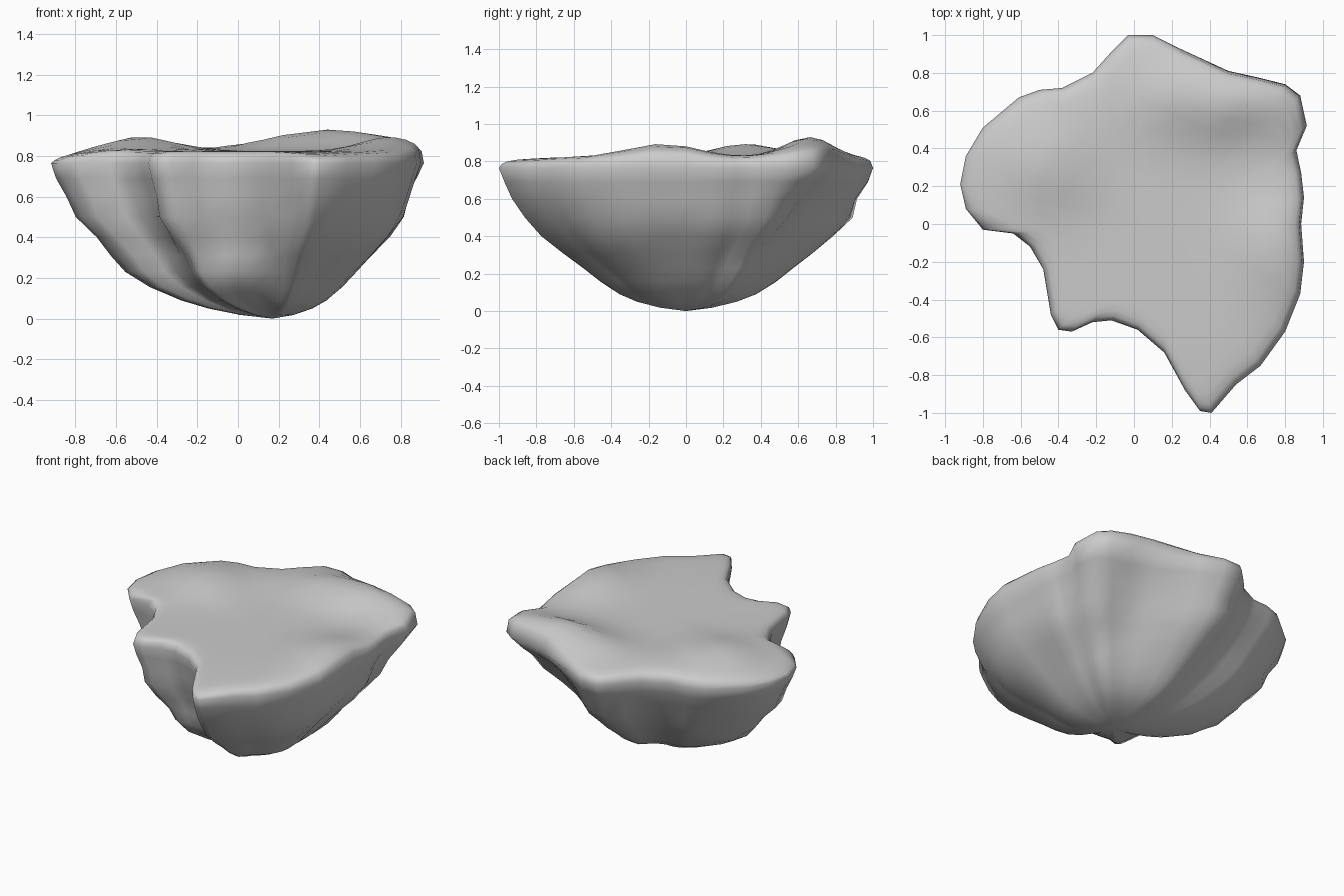
import bpy, bmesh, math
from math import exp, atan2, sin, cos
from mathutils import noise, Vector

if "Cube" in bpy.data.objects:
    bpy.data.objects.remove(bpy.data.objects["Cube"])

# Rim outline seen from above
RIM = [(-.03, 1), (.1, 1), (.24, .93), (.5, .81), (.66, .775), (.8, .74), (.88, .68),
       (.915, .52), (.86, .39), (.885, .27), (.9, .14), (.885, 0), (.9, -.2), (.88, -.37),
       (.8, -.57), (.67, -.75), (.54, -.85), (.41, -1), (.35, -.99), (.27, -.88),
       (.16, -.68), (.02, -.56), (-.12, -.51), (-.22, -.52), (-.33, -.57), (-.4, -.56),
       (-.44, -.48), (-.48, -.24), (-.55, -.12), (-.64, -.05), (-.8, -.03), (-.89, .08),
       (-.92, .21), (-.89, .36), (-.8, .51), (-.61, .67), (-.5, .71), (-.38, .72),
       (-.22, .8), (-.13, .9)]
CX, CY = .17, 0.0

def hill(x, y, cx, cy, sx, sy, h):
    return h * exp(-((x - cx) / sx) ** 2 - ((y - cy) / sy) ** 2)

def top_z(x, y):
    return (.825 + hill(x, y, .45, .66, .42, .19, .105) + hill(x, y, .75, -.12, .2, .25, .07)
            + hill(x, y, -.48, .33, .25, .25, .07) + hill(x, y, .82, .6, .15, .2, .01)
            - hill(x, y, -.9, .2, .2, .5, .025) - hill(x, y, .4, -1, .3, .3, .015))

bm = bmesh.new()

def ring(fn):
    return [bm.verts.new(fn(x, y)) for x, y in RIM]

# Gently rolling top
def top_ring(s, drop):
    def fn(x, y):
        px, py = CX + (x - CX) * s, CY + (y - CY) * s
        return px, py, top_z(px, py) - drop
    return ring(fn)

# Tapered underside: bulging low on the left and front, hollowed at the back right
def under_ring(s, z):
    def fn(x, y):
        a = atan2(y - CY, x - CX)
        w = sin(math.pi * min(1, z / .75))
        low = exp(-((z - .17) / .14) ** 2)
        left = max(0, -cos(a)) ** 2
        k = s * (1 - .22 * w * exp(-((a - .95) / .36) ** 2) + .16 * low * left)
        k *= 1 + .36 * low * exp(-((a + 2.0) / .36) ** 2)
        k *= 1 - .1 * low * exp(-((a + 1.1) / .35) ** 2)
        k *= 1 + .06 * w * noise.noise(Vector((x * 3.5 * k, y * 3.5 * k, z * 5)))
        return CX + (x - CX) * k, CY + (y - CY) * k, z
    return ring(fn)

rings = [top_ring(s, d) for s, d in
         [(.12, 0), (.25, 0), (.38, 0), (.5, 0), (.62, 0), (.72, 0), (.82, 0),
          (.9, .002), (.955, .01), (.985, .024)]]
rings += [under_ring(s, z) for s, z in
          [(1, .765), (.975, .69), (.925, .6), (.87, .5), (.785, .4), (.68, .31), (.575, .23),
           (.475, .155), (.37, .09), (.27, .05), (.14, .018)]]
n = len(RIM)
for a, b in zip(rings, rings[1:]):
    for i in range(n):
        j = (i + 1) % n
        bm.faces.new((a[i], a[j], b[j], b[i]))
for end, z in ((rings[0], top_z(CX, CY)), (rings[-1], 0)):
    c = bm.verts.new((CX, CY, z))
    for i in range(n):
        bm.faces.new((end[i], end[(i + 1) % n], c))
bmesh.ops.recalc_face_normals(bm, faces=bm.faces)
for f in bm.faces:
    f.smooth = True

mesh = bpy.data.meshes.new("floating_rock")
bm.to_mesh(mesh)
bm.free()
rock = bpy.data.objects.new("floating_rock", mesh)
bpy.context.collection.objects.link(rock)
